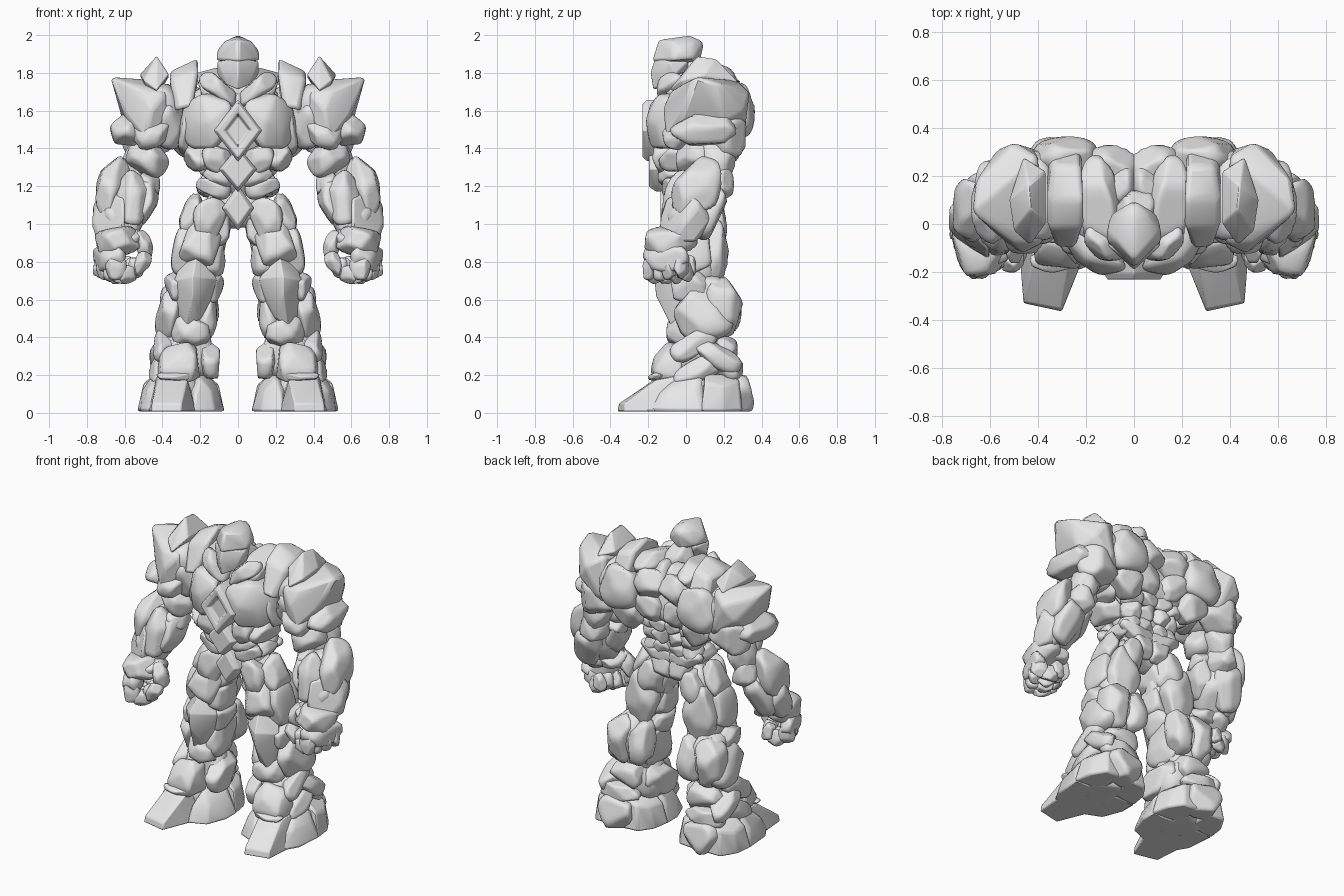
import bpy, bmesh, math, random
from mathutils import Vector, Euler

stone = bpy.data.materials.new("grey_stone")
stone.diffuse_color = (0.8, 0.8, 0.8, 1)
rng = random.Random(11)


def finish(name, bm, mirror, bevel=0):
    bmesh.ops.recalc_face_normals(bm, faces=bm.faces)
    me = bpy.data.meshes.new(name)
    bm.to_mesh(me)
    bm.free()
    me.materials.append(stone)
    ob = bpy.data.objects.new(name, me)
    bpy.context.collection.objects.link(ob)
    for p in me.polygons:
        p.use_smooth = True
    if mirror:
        m = ob.modifiers.new("mirror", 'MIRROR')
        m.use_mirror_merge = False
    if bevel:
        me.set_sharp_from_angle(angle=math.radians(40))
        b = ob.modifiers.new("bevel", 'BEVEL')
        b.width, b.segments, b.limit_method = bevel, 2, 'ANGLE'
        b.angle_limit = math.radians(20)
    return ob


def rock(name, c, s, rot=(0, 0, 0), mirror=True, facets=14):
    """Faceted boulder cut by random planes; s holds half sizes."""
    bm = bmesh.new()
    bmesh.ops.create_cube(bm, size=2)
    bmesh.ops.subdivide_edges(bm, edges=bm.edges[:], cuts=8, use_grid_fill=True)
    planes = []
    for _ in range(facets):
        n = Vector([rng.gauss(0, 1) for _ in range(3)]).normalized()
        planes.append((n, rng.uniform(0.78, 0.93)))
    for v in bm.verts:
        d = v.co.normalized()
        r = sum(abs(k) ** 2.8 for k in d) ** (-1 / 2.8)
        for n, h in planes:
            k = d.dot(n)
            if k > 0.05:
                r = min(r, h / k)
        v.co = d * r
    top = [max(abs(v.co[i]) for v in bm.verts) for i in range(3)]
    turn = Euler([math.radians(a) for a in rot]).to_matrix()
    for v in bm.verts:
        v.co = turn @ Vector([v.co[i] / top[i] * s[i] * 1.04 for i in range(3)]) + Vector(c)
        v.co.z = max(v.co.z, 0.008)
    return finish(name, bm, mirror)


def hand_rock(name, c, s, tilt=0):
    """Fist stone, swung inwards about the wrist."""
    a, px, py = math.radians(-26), .62, -.08
    x, y = c[0] - px, c[1] - py
    rock(name, (px + x * math.cos(a) - y * math.sin(a), py + x * math.sin(a) + y * math.cos(a), c[2]),
         s, (0, tilt, -26))


def slab(name, pts, mirror=True, bevel=0.014):
    """Sharp cut stone: hull of a few points, centred ones are made symmetric."""
    pts = set(pts)
    if not mirror:
        pts |= {(-x, y, z) for x, y, z in pts}
    bm = bmesh.new()
    for p in sorted(pts):
        if not any((v.co - Vector(p)).length < 1e-5 for v in bm.verts):
            bm.verts.new(p)
    bmesh.ops.convex_hull(bm, input=bm.verts[:])
    bmesh.ops.delete(bm, geom=[v for v in bm.verts if not v.link_faces], context='VERTS')
    bmesh.ops.dissolve_limit(bm, angle_limit=0.12, verts=bm.verts[:], edges=bm.edges[:])
    return finish(name, bm, mirror, bevel)


def diamond(name, z, hw, hh, rings):
    """Four-sided gem lofted through (scale, y) rings."""
    bm = bmesh.new()
    loops = [[bm.verts.new((k * hw * a, y, z + k * hh * b))
              for a, b in ((0, 1), (1, 0), (0, -1), (-1, 0))] for k, y in rings]
    for p, q in zip(loops, loops[1:]):
        for i in range(4):
            bm.faces.new((p[i], p[i - 1], q[i - 1], q[i]))
    bm.faces.new(loops[0])
    bm.faces.new(loops[-1])
    return finish(name, bm, False, 0.005)


# Head
slab("helmet", [(0, .02, 2), (0, -.15, 1.975), (0, .1, 1.965), (.075, -.07, 1.965), (.06, .04, 1.965),
                (.11, -.03, 1.92), (.118, -.07, 1.87), (.1, .04, 1.88), (0, -.185, 1.86), (0, .07, 1.84)], False)
slab("face", [(.11, -.09, 1.86), (0, -.165, 1.88), (.11, -.06, 1.79), (0, -.19, 1.8), (0, -.175, 1.71),
              (.06, -.13, 1.735), (0, .02, 1.77), (.085, .01, 1.86)], False, .008)
rock("neck", (0, .04, 1.74), (.09, .1, .13), mirror=False)
rock("nape", (.05, .15, 1.7), (.06, .09, .09), (20, 10, 0))

# Torso cores
rock("chest_core", (0, .07, 1.52), (.29, .18, .22), mirror=False)
rock("waist_core", (0, .04, 1.28), (.16, .13, .2), mirror=False)
rock("pelvis", (0, .05, 1.1), (.16, .1, .12), mirror=False)

# Chest and belly
slab("chest_plate", [(.03, -.19, 1.64), (.2, -.15, 1.69), (.29, -.06, 1.62), (.315, -.03, 1.5), (.25, -.12, 1.4),
                     (.13, -.19, 1.4), (.15, -.215, 1.55), (.24, -.16, 1.53), (.05, -.2, 1.5), (.1, 0, 1.7),
                     (.1, 0, 1.4), (.28, .05, 1.42), (.28, .05, 1.64)], bevel=.02)
rock("side_chest", (.265, .05, 1.49), (.055, .14, .13))
rock("collar", (.1, -.07, 1.715), (.115, .08, .05), (0, -38, 0))
rock("rib", (.2, -.01, 1.35), (.085, .13, .075), (0, -30, 0))
rock("upper_belly", (.12, -.11, 1.35), (.075, .065, .07), (0, -30, 0))
rock("lower_belly", (.1, -.08, 1.25), (.08, .065, .055), (0, -30, 0))
diamond("chest_gem", 1.495, .128, .165, [(1, -.08), (1, -.205), (.86, -.232), (.58, -.225), (.45, -.195)])
diamond("belly_gem", 1.29, .1, .12, [(1, -.08), (1, -.16), (.8, -.195)])
diamond("belt_gem", 1.085, .085, .12, [(1, -.02), (1, -.105), (.75, -.135)])

# Upper back
rock("trapezius", (.14, .09, 1.74), (.08, .19, .08), (8, 15, 0))
slab("shoulder_plate", [(.21, -.02, 1.81), (.21, .1, 1.88), (.22, .24, 1.83), (.34, .24, 1.8), (.36, .1, 1.81),
                        (.36, -.02, 1.77), (.24, -.11, 1.62), (.33, -.1, 1.6), (.36, .31, 1.62), (.22, .32, 1.68)],
     bevel=.025)
rock("upper_back", (.11, .22, 1.65), (.12, .1, .1), (15, 20, 0))
rock("shoulder_blade", (.29, .26, 1.6), (.135, .1, .14), (0, 15, 0))
rock("middle_back", (.1, .23, 1.5), (.11, .08, .085), (0, -25, 0))
rock("outer_back", (.24, .22, 1.43), (.1, .09, .09), (0, -30, 0))
for i, z in enumerate((1.4, 1.31, 1.235)):
    rock("spine_stone", (.055, .19 - .02 * i, z), (.06, .055, .055), (0, -15, 0))
    rock("lower_back", (.155 - .012 * i, .16 - .02 * i, z - .01), (.065, .07, .06), (0, -20, 0))

# Belt and hips
rock("belt_front", (.13, -.06, 1.19), (.09, .065, .048), (0, -16, 0))
rock("belt_side", (.175, .05, 1.19), (.04, .11, .048))
rock("belt_back", (.1, .14, 1.17), (.12, .06, .055), (0, -15, 0))
rock("seat", (.07, .13, 1.08), (.075, .07, .08))

# Shoulder
rock("shoulder_core", (.44, .1, 1.57), (.13, .2, .17))
rock("armpit", (.36, .07, 1.53), (.075, .15, .13))
slab("pauldron", [(.675, .05, 1.78), (.66, .18, 1.74), (.5, -.08, 1.7), (.5, .2, 1.75), (.38, -.08, 1.7),
                  (.4, .28, 1.76), (.46, -.125, 1.6), (.49, -.11, 1.44), (.6, -.02, 1.58), (.57, .31, 1.6),
                  (.5, .34, 1.7), (.61, .2, 1.54), (.4, .31, 1.46), (.37, -.06, 1.56)], bevel=.018)
slab("shoulder_spike", [(.43, .06, 1.89), (.44, .16, 1.875), (.52, .1, 1.79), (.5, -.03, 1.76),
                        (.365, 0, 1.79), (.365, .22, 1.78), (.46, .28, 1.75), (.43, -.09, 1.71), (.45, .1, 1.64)],
     bevel=.008)
rock("outer_shoulder", (.575, .1, 1.5), (.095, .175, .095), (0, 15, 0))
rock("front_shoulder", (.46, -.03, 1.48), (.1, .09, .08), (0, 10, 0))
rock("rear_shoulder", (.48, .21, 1.46), (.13, .105, .11))

# Upper arm
rock("biceps", (.475, .05, 1.35), (.11, .1, .09), (0, -25, 0))
rock("triceps", (.53, .155, 1.31), (.085, .1, .14), (-10, -20, 0))
rock("elbow", (.56, .165, 1.21), (.085, .085, .09))

# Forearm
rock("forearm_core", (.6, .04, 1.1), (.12, .12, .22), (-20, -18, 0))
rock("forearm_outer", (.67, .06, 1.19), (.08, .12, .17), (-20, -16, 0))
slab("forearm_side", [(.6, -.11, 1.14), (.73, .03, 1.19), (.77, .07, 1.1), (.775, -.02, 1.0), (.74, -.07, .9),
                      (.6, -.15, .95), (.6, -.14, 1.05), (.72, .14, 1.02), (.74, .05, .9), (.6, .1, .95),
                      (.6, .1, 1.15)], bevel=.02)
rock("forearm_inner", (.49, .02, 1.13), (.065, .1, .13), (-15, -8, 0))
rock("forearm_upper", (.47, .05, 1.21), (.055, .09, .065))
rock("forearm_front", (.56, -.04, 1.13), (.085, .08, .15), (-20, -12, 0))
rock("forearm_back", (.62, .12, 1.07), (.09, .075, .15), (-20, -15, 0))
hand_rock("wrist_guard", (.65, -.08, .905), (.105, .145, .075), 14)

# Fist
hand_rock("hand_back", (.69, -.075, .83), (.06, .13, .085), -8)
hand_rock("hand_top", (.58, -.08, .92), (.09, .1, .05))
for i in range(4):
    y = -.17 + .06 * i
    for part, x, z, sx, sz in (("knuckle", .69, .765, .052, .065),
                               ("finger_middle", .625, .73, .06, .05),
                               ("finger_tip", .575, .765, .042, .055)):
        hand_rock(part, (x, y, z + .006 * abs(i - 1)), (sx, .035, sz), 10)
rock("thumb_base", (.495, -.1, .88), (.042, .06, .085), (0, 15, 0))
rock("thumb_tip", (.51, -.15, .79), (.042, .05, .065), (0, -25, 0))

# Thigh
rock("thigh_core", (.19, .05, .9), (.12, .13, .25), (0, -12, 0))
rock("thigh_front_upper", (.155, -.04, 1.02), (.085, .08, .12), (0, -12, 0))
rock("thigh_front", (.2, -.05, .89), (.1, .085, .12), (0, -10, 0))
rock("hip", (.25, .04, 1.05), (.055, .1, .115), (0, -22, 0))
rock("thigh_outer", (.285, .03, .86), (.06, .11, .13), (0, -10, 0))
rock("thigh_inner", (.085, .04, .98), (.05, .1, .13), (0, -10, 0))
rock("thigh_inner_lower", (.13, .02, .8), (.065, .1, .11), (0, -8, 0))
rock("thigh_back_upper", (.14, .13, 1.0), (.09, .085, .12), (0, -10, 0))
rock("thigh_back", (.21, .14, .84), (.11, .085, .18), (0, -8, 0))

# Knee and calf
slab("knee_plate", [(.24, -.17, .72), (.22, -.1, .83), (.11, -.06, .71), (.34, -.06, .7), (.21, -.08, .5),
                    (.27, -.07, .44), (.18, 0, .81), (.3, 0, .81), (.32, 0, .52), (.16, 0, .52), (.24, -.16, .62)],
     bevel=.006)
rock("knee_outer", (.32, .03, .67), (.065, .11, .075), (0, 20, 0))
rock("knee_inner", (.14, .05, .66), (.055, .11, .08), (0, -20, 0))
rock("calf_core", (.26, .11, .53), (.13, .14, .19))
rock("calf_outer", (.355, .09, .53), (.072, .16, .14), (0, -12, 0))
rock("calf_back_outer", (.32, .2, .56), (.09, .1, .15))
rock("calf_back_inner", (.19, .19, .56), (.09, .1, .14))
rock("calf_inner", (.16, .07, .52), (.055, .13, .13), (0, -8, 0))
rock("shin_lower", (.25, -.02, .43), (.1, .08, .09), (0, 12, 0))

# Ankle
rock("ankle_core", (.27, .07, .3), (.15, .14, .16))
slab("ankle_front", [(.27, -.1, .38), (.36, -.08, .36), (.22, -.15, .31), (.4, -.12, .31), (.23, -.19, .23),
                     (.41, -.17, .22), (.3, -.17, .3), (.22, -.02, .36), (.42, -.02, .33), (.43, -.02, .17),
                     (.2, -.04, .18), (.38, -.16, .16), (.25, -.17, .16)], bevel=.015)
rock("ankle_outer_upper", (.385, .04, .36), (.06, .13, .06), (30, -10, 0))
rock("ankle_outer_rear", (.4, .16, .3), (.065, .14, .06), (-28, 0, 0))
rock("ankle_outer_lower", (.41, .07, .22), (.065, .14, .065), (28, 0, 0))
rock("ankle_inner", (.15, .05, .28), (.06, .14, .1), (15, 0, 0))
rock("ankle_back", (.28, .19, .33), (.12, .08, .09))

# Foot
rock("foot_core", (.3, .06, .1), (.17, .2, .12))
slab("toe", [(.3, -.365, .008), (.46, -.33, .008), (.22, -.17, .008), (.475, -.14, .008), (.3, -.355, .05),
             (.455, -.325, .05), (.27, -.17, .175), (.42, -.16, .175), (.22, -.02, .008), (.47, -.02, .008),
             (.27, -.03, .2), (.43, -.03, .2)], bevel=.008)
rock("instep_band", (.34, -.16, .195), (.09, .04, .022), (20, 0, 0))
slab("foot_outer", [(.46, -.2, .008), (.52, -.1, .008), (.535, .1, .008), (.43, -.16, .1), (.43, -.06, .18),
                    (.45, .08, .21), (.51, .06, .12), (.48, -.1, .12), (.36, .1, .2), (.36, .1, .008),
                    (.36, -.15, .008)], bevel=.015)
slab("heel_outer", [(.535, .08, .008), (.52, .2, .008), (.46, .3, .008), (.5, .1, .16), (.5, .2, .14),
                    (.44, .28, .17), (.44, .1, .21), (.36, .28, .2), (.34, .1, .008), (.34, .3, .008)], bevel=.015)
slab("foot_inner", [(.24, -.2, .008), (.12, -.15, .008), (.07, -.02, .008), (.07, .1, .008), (.23, -.16, .1),
                    (.14, -.1, .12), (.11, .06, .15), (.16, .08, .21), (.2, -.08, .19), (.28, .1, .2),
                    (.28, .1, .008)], bevel=.015)
slab("heel_inner", [(.07, .08, .008), (.09, .2, .008), (.15, .29, .008), (.1, .1, .15), (.12, .2, .15),
                    (.17, .27, .17), (.17, .1, .21), (.26, .27, .2), (.28, .1, .008), (.26, .3, .008)], bevel=.015)
rock("heel", (.31, .265, .09), (.12, .095, .11))
rock("heel_upper", (.31, .23, .22), (.13, .08, .065))
